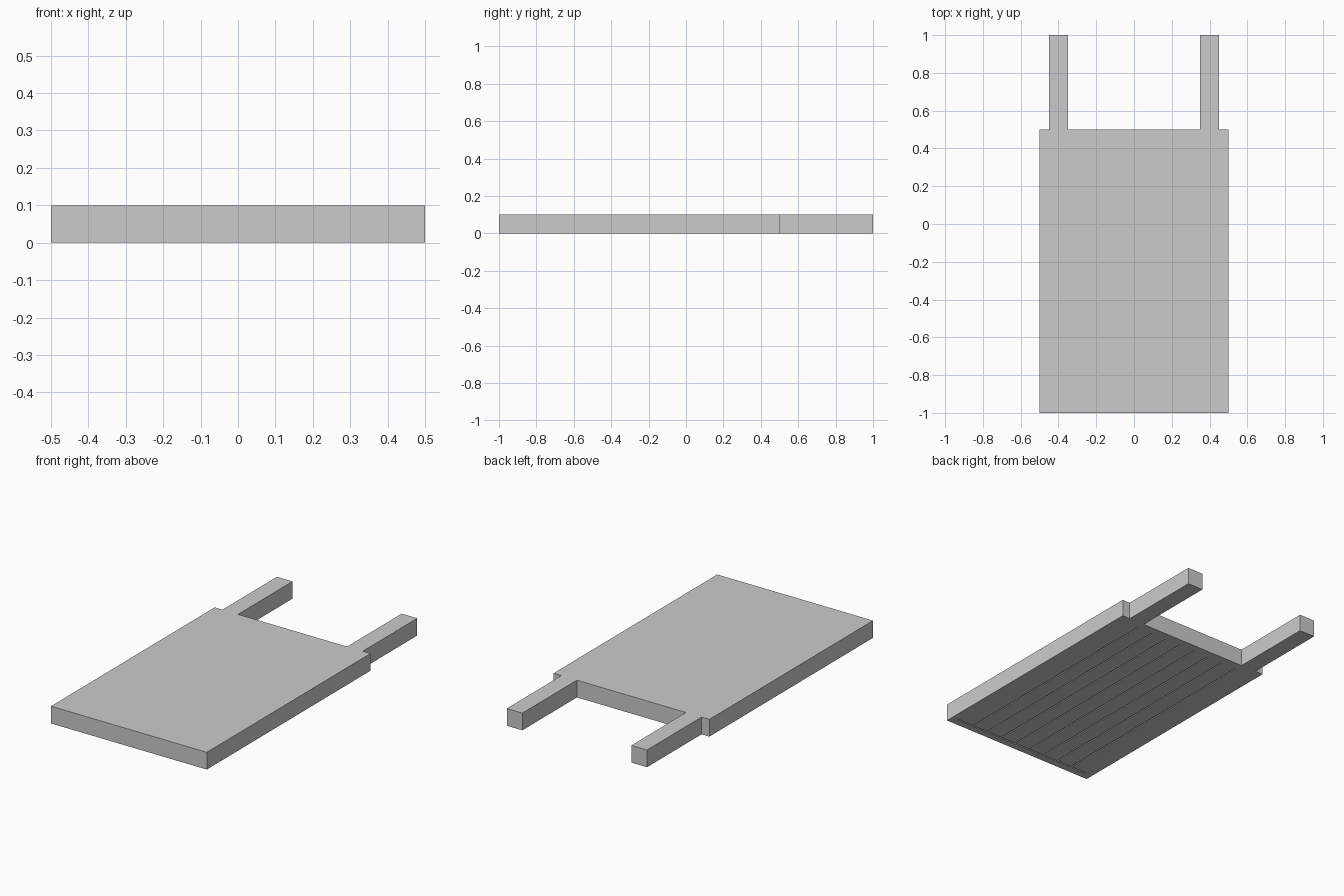
import bpy, bmesh
from mathutils import Matrix

if "Cube" in bpy.data.objects:
    bpy.data.objects.remove(bpy.data.objects["Cube"])

THICK = 0.1
GROOVE_W, GROOVE_D = 0.008, 0.006


def new_object(name, bm):
    bmesh.ops.recalc_face_normals(bm, faces=bm.faces)
    mesh = bpy.data.meshes.new(name)
    bm.to_mesh(mesh)
    bm.free()
    obj = bpy.data.objects.new(name, mesh)
    bpy.context.collection.objects.link(obj)
    return obj


def box(name, center, size):
    bm = bmesh.new()
    bmesh.ops.create_cube(bm, size=1, matrix=Matrix.LocRecScale(center, None, size)
                          if hasattr(Matrix, "LocRecScale")
                          else Matrix.LocRotScale(center, None, size))
    return new_object(name, bm)


# Board with two prongs: mirrored half outline, extruded upward
half = [(0.5, -1), (0.5, 0.5), (0.45, 0.5), (0.45, 1), (0.35, 1), (0.35, 0.5)]
outline = half + [(-x, y) for x, y in reversed(half)]
bm = bmesh.new()
base = bm.faces.new([bm.verts.new((x, y, 0)) for x, y in outline])
ext = bmesh.ops.extrude_face_region(bm, geom=[base], use_keep_orig=True)
bmesh.ops.translate(bm, vec=(0, 0, THICK),
                    verts=[v for v in ext["geom"] if isinstance(v, bmesh.types.BMVert)])
board = new_object("pronged_board", bm)

# Fine grooves in the underside: lengthwise plank lines and one front cross line
cutters = [box("plank_groove_cutter", (-0.35 + 0.1 * i, -0.25, 0),
               (GROOVE_W, 1.4, 2 * GROOVE_D)) for i in range(8)]
cutters.append(box("cross_groove_cutter", (0, -0.955, 0),
                   (0.92, GROOVE_W, 2 * GROOVE_D)))
for cutter in cutters:
    cutter.hide_render = True
    cutter.display_type = 'WIRE'
    mod = board.modifiers.new(cutter.name, 'BOOLEAN')
    mod.operation = 'DIFFERENCE'
    mod.solver = 'EXACT'
    mod.object = cutter
